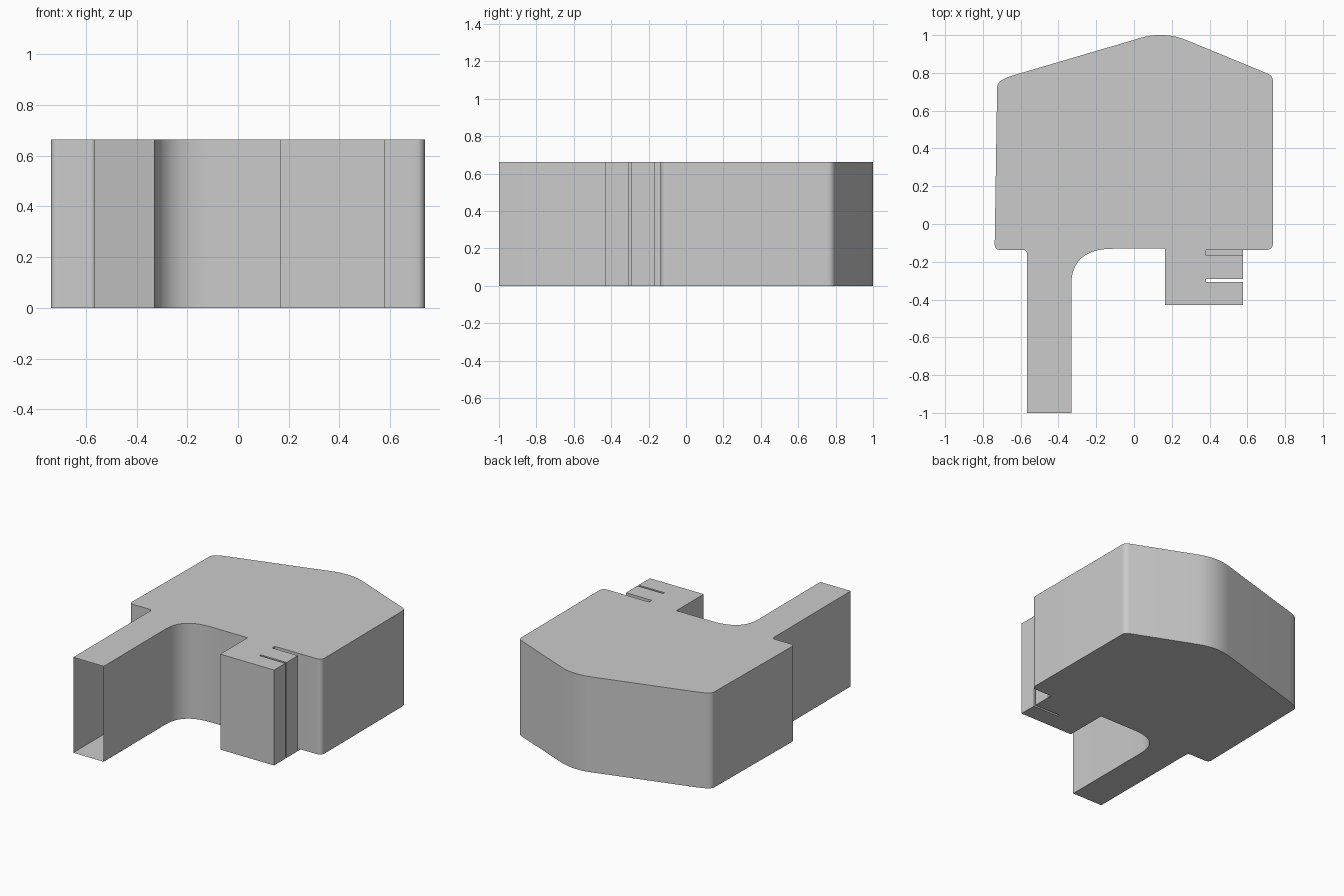
import bpy, bmesh, math
from mathutils import Vector

if "Cube" in bpy.data.objects:
    bpy.data.objects.remove(bpy.data.objects["Cube"])

HEIGHT = 0.663

# Outline corners, counter-clockwise: x, y, rounding before, rounding after
CORNERS = [
    (-0.566, -1.0, 0, 0), (-0.332, -1.0, 0, 0),               # open leg end
    (-0.332, -0.131, 0.19, 0.22), (0.165, -0.131, 0, 0),      # large inner curve
    (0.165, -0.43, 0, 0), (0.578, -0.43, 0, 0),               # side block
    (0.578, -0.306, 0, 0), (0.38, -0.306, 0, 0),              # through slot
    (0.38, -0.292, 0, 0), (0.578, -0.292, 0, 0),
    (0.578, -0.167, 0, 0), (0.38, -0.167, 0, 0),              # floored slot
    (0.38, -0.137, 0, 0), (0.578, -0.137, 0, 0),
    (0.737, -0.137, 0.04, 0.04), (0.735, 0.785, 0.03, 0.03),  # right wall
    (0.16, 1.022, 0.13, 0.13),                                # rounded peak
    (-0.724, 0.762, 0.09, 0.035),                             # left wall
    (-0.738, -0.137, 0.03, 0.03), (-0.566, -0.137, 0.025, 0.025),
]


def rounded_outline(corners, steps=10):
    pts = []
    for i, (x, y, a, b) in enumerate(corners):
        c = Vector((x, y))
        if not a:
            pts.append(c)
            continue
        before = Vector(corners[i - 1][:2])
        after = Vector(corners[(i + 1) % len(corners)][:2])
        p = c + (before - c).normalized() * a
        q = c + (after - c).normalized() * b
        for k in range(steps + 1):
            t = k / steps
            pts.append(p * (1 - t) ** 2 + c * 2 * t * (1 - t) + q * t * t)
    return pts


outline = rounded_outline(CORNERS)
bm = bmesh.new()
low = [bm.verts.new((p.x, p.y, 0)) for p in outline]
high = [bm.verts.new((p.x, p.y, HEIGHT)) for p in outline]

# Top and bottom skins
bm.faces.new(high)
bm.faces.new(low[::-1])

# Side walls; the first edge is the open end of the leg
for i in range(1, len(outline)):
    j = (i + 1) % len(outline)
    bm.faces.new((low[i], low[j], high[j], high[i]))

# Floor closing the slot beside the body
start = next(i for i, p in enumerate(outline) if (p - Vector((0.578, -0.167))).length < 1e-5)
bm.faces.new(low[start:start + 4])

mesh = bpy.data.meshes.new("hollow_housing")
bm.to_mesh(mesh)
bm.free()
housing = bpy.data.objects.new("hollow_housing", mesh)
bpy.context.collection.objects.link(housing)
bpy.context.view_layer.objects.active = housing
housing.select_set(True)
bpy.ops.object.shade_smooth_by_angle(angle=math.radians(30))
